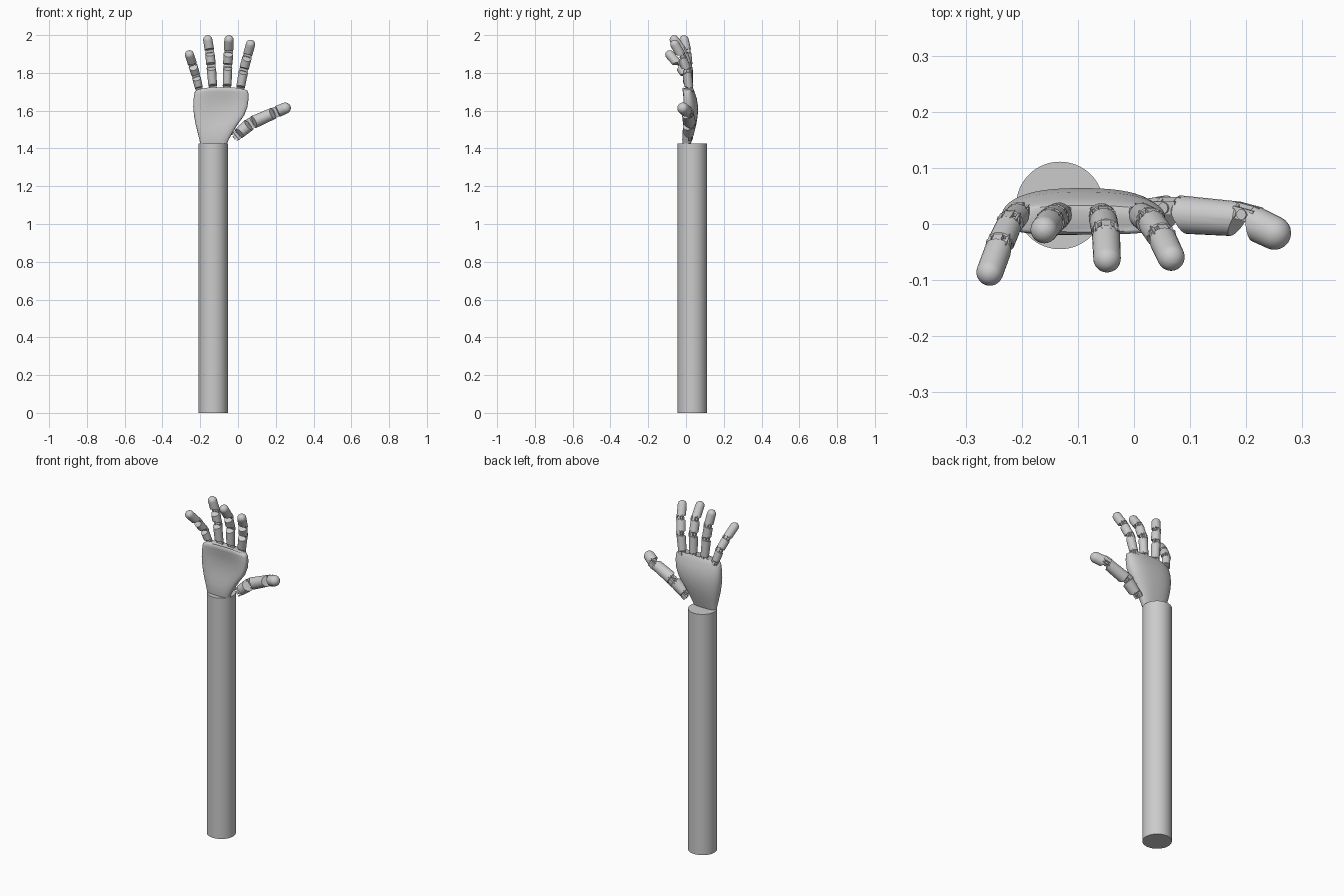
import bpy, bmesh, math
from mathutils import Vector, Matrix

if "Cube" in bpy.data.objects:
    bpy.data.objects.remove(bpy.data.objects["Cube"])


def finish(name, bm, matrix=None, angle=35):
    bmesh.ops.recalc_face_normals(bm, faces=bm.faces[:])
    me = bpy.data.meshes.new(name)
    bm.to_mesh(me)
    bm.free()
    ob = bpy.data.objects.new(name, me)
    bpy.context.collection.objects.link(ob)
    if matrix is not None:
        ob.matrix_world = matrix
    me.shade_smooth()
    me.set_sharp_from_angle(angle=math.radians(angle))
    return ob


def loft(rings):
    """Closed rings of points joined into a capped skin."""
    bm = bmesh.new()
    vs = [[bm.verts.new(p) for p in ring] for ring in rings]
    n = len(vs[0])
    for a, b in zip(vs, vs[1:]):
        for i in range(n):
            bm.faces.new((a[i], a[(i + 1) % n], b[(i + 1) % n], b[i]))
    bm.faces.new(vs[0][::-1])
    bm.faces.new(vs[-1])
    return bm


def circle(r, z, n=24):
    return [(r * math.cos(math.tau * i / n), r * math.sin(math.tau * i / n), z) for i in range(n)]


def frame(origin, direction):
    """Local z along the bone, local y towards the back of the hand."""
    z = direction.normalized()
    x = Vector((0, 1, 0)).cross(z).normalized()
    y = z.cross(x)
    m = Matrix((x, y, z)).transposed().to_4x4()
    m.translation = origin
    return m


def bevel_cut(bm, r, z, sign):
    """Slice the palm side of a segment end so the finger can curl."""
    cut = bmesh.ops.bisect_plane(bm, geom=bm.verts[:] + bm.edges[:] + bm.faces[:],
                                 plane_co=(0, 0.2 * r, z), plane_no=(0, -0.5, sign), clear_outer=True)
    edges = [e for e in cut["geom_cut"] if isinstance(e, bmesh.types.BMEdge)]
    bmesh.ops.edgeloop_fill(bm, edges=edges)


def segment(name, a, b, r0, r1, tip=False):
    length = (b - a).length
    g = 0.3 * r0
    if tip:
        rings = [circle(r0, g), circle(r1, length)]
        for k in range(1, 7):
            t = k / 6 * math.radians(86)
            rings.append(circle(r1 * math.cos(t), length + r1 * math.sin(t)))
    else:
        rings = [circle(r0 * 0.9, g), circle(r0, g + 0.1 * r0),
                 circle(r1, length - g - 0.1 * r1), circle(r1 * 0.9, length - g)]
    bm = loft(rings)
    bevel_cut(bm, r0, g, -1)
    if not tip:
        bevel_cut(bm, r1, length - g, 1)
    finish(name, bm, frame(a, b - a))


def add_box(bm, size, loc):
    bmesh.ops.create_cube(bm, size=1, matrix=Matrix.Translation(loc) @ Matrix.Diagonal((*size, 1)))


def hinge(name, p, direction, r):
    bm = bmesh.new()
    # central link on the back, two cheek plates and a cross pin
    add_box(bm, (0.7 * r, 0.75 * r, 1.5 * r), (0, 0.5 * r, 0))
    for s in (-1, 1):
        add_box(bm, (0.22 * r, 0.7 * r, 1.3 * r), (s * 0.68 * r, 0.3 * r, 0))
    bmesh.ops.create_cone(bm, cap_ends=True, segments=16, radius1=0.3 * r, radius2=0.3 * r,
                          depth=1.8 * r,
                          matrix=Matrix.Translation((0, 0.3 * r, 0)) @ Matrix.Rotation(math.pi / 2, 4, 'Y'))
    finish(name, bm, frame(p, direction))


def digit(name, pts, radii):
    pts = [Vector(p) for p in pts]
    dirs = [(b - a).normalized() for a, b in zip(pts, pts[1:])]
    for i, d in enumerate(dirs):
        segment(f"{name}_segment_{i + 1}", pts[i], pts[i + 1], radii[i], radii[i + 1], i == len(dirs) - 1)
        hinge(f"{name}_hinge_{i + 1}", pts[i], d + dirs[max(i - 1, 0)], radii[i])


# forearm post
finish("forearm_post", loft([[(x - 0.132, y + 0.033, z) for x, y, z in circle(0.078, h, 64)]
                             for h in (0, 1.425)]))

# palm: (z, left, right, front y, back y, hollow of the palm, droop of the corners)
sections = [
    (1.425, -0.200, -0.058, -0.018, 0.026, 0.000, 0),
    (1.445, -0.204, -0.050, -0.020, 0.032, 0.000, 0),
    (1.490, -0.215, -0.025, -0.022, 0.045, 0.004, 0),
    (1.530, -0.225, 0.000, -0.022, 0.055, 0.010, 0),
    (1.575, -0.233, 0.033, -0.021, 0.062, 0.014, 0),
    (1.620, -0.237, 0.050, -0.020, 0.064, 0.014, 0),
    (1.665, -0.235, 0.056, -0.020, 0.057, 0.010, 0.003),
    (1.700, -0.231, 0.055, -0.021, 0.045, 0.004, 0.009),
    (1.717, -0.227, 0.051, -0.020, 0.038, 0.001, 0.013),
    (1.724, -0.220, 0.044, -0.014, 0.033, 0.000, 0.015),
]


def palm_ring(z, xl, xr, yf, yb, hollow, droop, n=48):
    ring, mid = [], 0.008
    for i in range(n):
        t = math.tau * i / n
        c, s = math.cos(t), math.sin(t)
        u = math.copysign(abs(c) ** 0.8, c)
        if s < 0:
            y = mid - (mid - yf) * abs(s) ** 0.5 + hollow * s ** 4
        else:
            y = mid + (yb - mid) * s ** 0.85
        ring.append(((xl + xr) / 2 + u * (xr - xl) / 2, y, z - droop * abs(u) ** 3))
    return ring


finish("palm", loft([palm_ring(*s) for s in sections]), angle=50)

# fingers: knuckle, two joints, centre of the rounded tip
digit("little_finger", [(-0.205, 0.018, 1.713), (-0.222, 0.000, 1.783), (-0.240, -0.040, 1.843),
                        (-0.257, -0.086, 1.896)], (0.021, 0.023, 0.024, 0.024))
digit("ring_finger", [(-0.133, 0.016, 1.722), (-0.142, 0.010, 1.836), (-0.150, 0.003, 1.913),
                      (-0.160, -0.010, 1.975)], (0.023, 0.025, 0.025, 0.0245))
digit("middle_finger", [(-0.058, 0.015, 1.722), (-0.055, 0.008, 1.836), (-0.050, -0.018, 1.913),
                        (-0.048, -0.062, 1.975)], (0.023, 0.025, 0.025, 0.0245))
digit("index_finger", [(0.012, 0.016, 1.715), (0.030, 0.004, 1.815), (0.050, -0.025, 1.890),
                       (0.066, -0.059, 1.951)], (0.023, 0.025, 0.025, 0.0245))
digit("thumb", [(-0.005, 0.012, 1.470), (0.068, 0.018, 1.533), (0.200, 0.008, 1.592),
                (0.250, -0.016, 1.613)], (0.029, 0.034, 0.031, 0.030))
